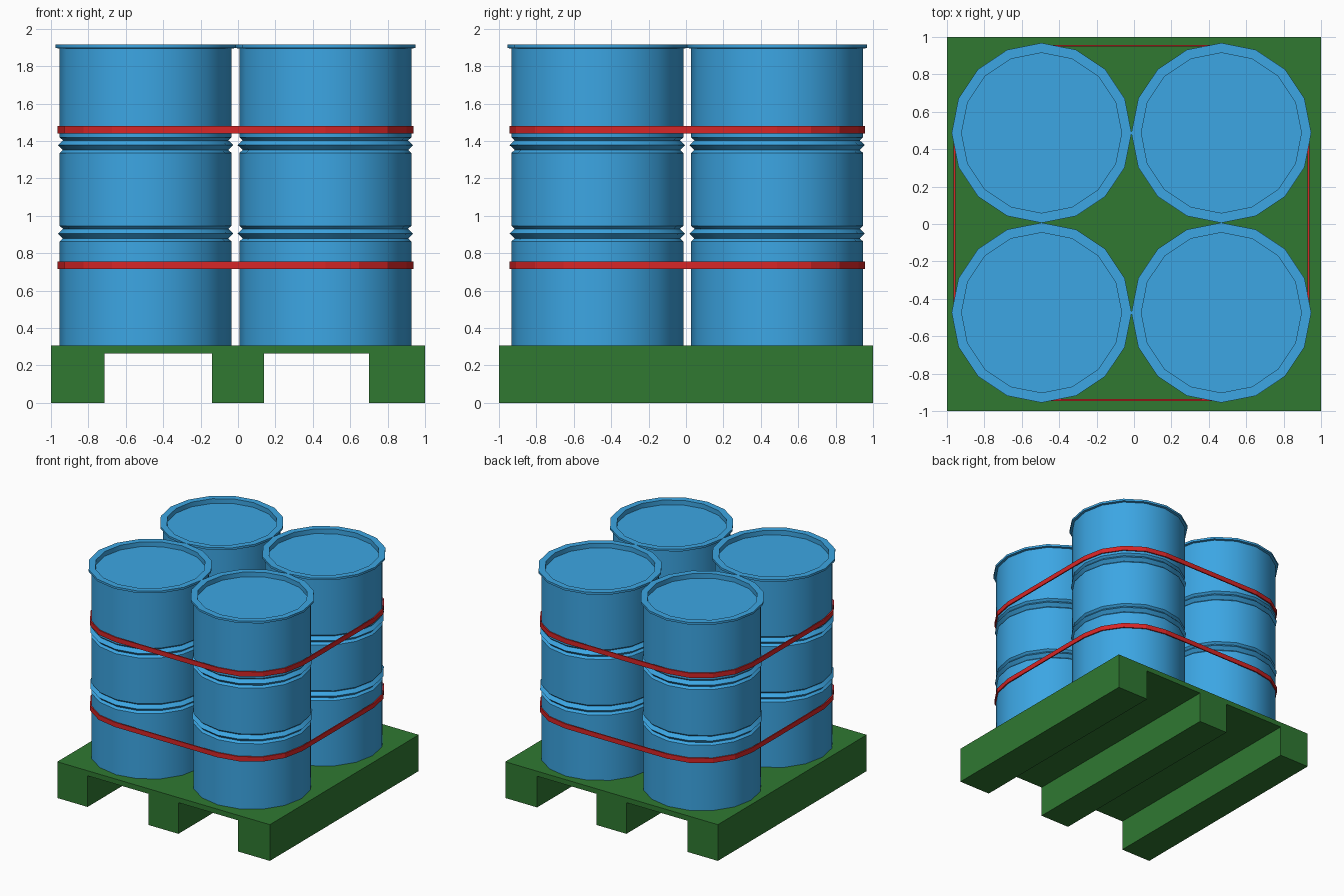
import bpy, bmesh, math

if "Cube" in bpy.data.objects:
    bpy.data.objects.remove(bpy.data.objects["Cube"])

def material(name, rgb):
    m = bpy.data.materials.new(name)
    m.diffuse_color = (*rgb, 1)
    m.use_nodes = True
    m.node_tree.nodes["Principled BSDF"].inputs["Base Color"].default_value = m.diffuse_color
    return m

BLUE = material("drum blue", (0.045, 0.38, 0.77))
RED = material("strap red", (0.68, 0.019, 0.02))
GREEN = material("pallet green", (0.029, 0.19, 0.031))
SIDES = 16
CENTRES = [(x, y) for x in (-0.494, 0.467) for y in (-0.474, 0.487)]

def finish(name, bm, mat, smooth=False):
    bmesh.ops.recalc_face_normals(bm, faces=bm.faces[:])
    mesh = bpy.data.meshes.new(name)
    bm.to_mesh(mesh)
    bm.free()
    mesh.materials.append(mat)
    ob = bpy.data.objects.new(name, mesh)
    bpy.context.collection.objects.link(ob)
    if smooth:
        bpy.ops.object.select_all(action='DESELECT')
        ob.select_set(True)
        bpy.context.view_layer.objects.active = ob
        bpy.ops.object.shade_smooth_by_angle(angle=math.radians(40))
    return ob

def circle(cx, cy, r):
    return [(cx + r * math.cos(math.tau * i / SIDES), cy + r * math.sin(math.tau * i / SIDES))
            for i in range(SIDES)]

def bridge(bm, a, b):
    for i in range(len(a)):
        j = (i + 1) % len(a)
        bm.faces.new((a[i], a[j], b[j], b[i]))

# Pallet: one E-shaped section (deck and three runners) run front to back
section = [(-1, 0), (-0.715, 0), (-0.715, 0.265), (-0.14, 0.265), (-0.14, 0), (0.14, 0),
           (0.14, 0.265), (0.7, 0.265), (0.7, 0), (1, 0), (1, 0.308), (-1, 0.308)]
bm = bmesh.new()
front, back = ([bm.verts.new((x, y, z)) for x, z in section] for y in (-1, 1))
bridge(bm, front, back)
bm.faces.new(front)
bm.faces.new(back)
finish("pallet", bm, GREEN)

# Drums: lathed profile (radius, height) with two ribs, a rim and a sunken lid
def rib(z):
    return [(0.46, z - 0.042), (0.442, z - 0.026), (0.469, z), (0.442, z + 0.026), (0.46, z + 0.042)]

profile = ([(0.46, 0.308)] + rib(0.905) + rib(1.378) +
           [(0.46, 1.895), (0.481, 1.897), (0.481, 1.915), (0.428, 1.915), (0.428, 1.875)])
for n, (cx, cy) in enumerate(CENTRES, 1):
    bm = bmesh.new()
    rings = [[bm.verts.new((x, y, z)) for x, y in circle(cx, cy, r)] for r, z in profile]
    for a, b in zip(rings, rings[1:]):
        bridge(bm, a, b)
    bm.faces.new(rings[0])
    bm.faces.new(rings[-1])
    finish(f"drum_{n}", bm, BLUE, True)

# Straps: thin bands following the outer quarter of each drum
def outline(r):
    (x0, y0), (x1, y1) = CENTRES[0], CENTRES[-1]
    q = SIDES // 4
    pts = []
    for k, c in enumerate([(x1, y1), (x0, y1), (x0, y0), (x1, y0)]):
        ring = circle(*c, r)
        pts += [ring[(k * q + i) % SIDES] for i in range(q + 1)]
    return pts

for name, z0, z1 in (("lower_strap", 0.717, 0.757), ("upper_strap", 1.44, 1.48)):
    bm = bmesh.new()
    loops = [[bm.verts.new((x, y, z)) for x, y in outline(r)]
             for r, z in ((0.471, z0), (0.471, z1), (0.461, z1), (0.461, z0))]
    for i in range(4):
        bridge(bm, loops[i], loops[(i + 1) % 4])
    finish(name, bm, RED)
